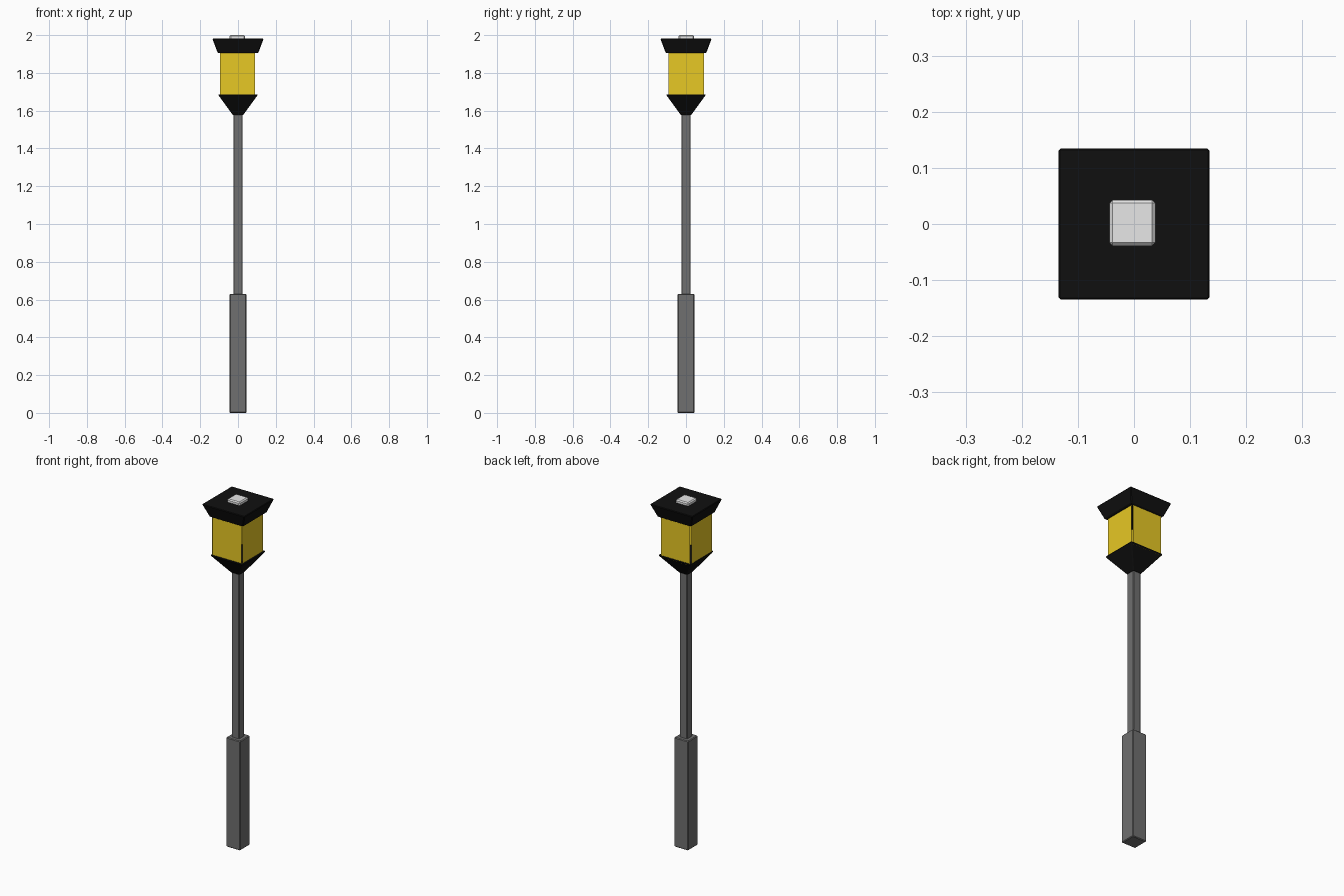
import bpy, bmesh
from mathutils import Vector

if "Cube" in bpy.data.objects:
    bpy.data.objects.remove(bpy.data.objects["Cube"])


def mat(name, rgb):
    m = bpy.data.materials.new(name)
    m.diffuse_color = (*rgb, 1)
    m.use_nodes = True
    m.node_tree.nodes["Principled BSDF"].inputs["Base Color"].default_value = m.diffuse_color
    return m


GREY = mat("dark_grey", (0.16, 0.16, 0.16))
BLACK = mat("black", (0.005, 0.005, 0.005))
YELLOW = mat("lamp_yellow", (0.8, 0.58, 0.018))
WHITE = mat("light_grey", (0.8, 0.8, 0.8))


def finish(name, bm, material):
    me = bpy.data.meshes.new(name)
    bm.to_mesh(me)
    bm.free()
    me.materials.append(material)
    ob = bpy.data.objects.new(name, me)
    bpy.context.collection.objects.link(ob)
    return ob


def block(name, z0, z1, r0, r1, material, bevel, cx=0, cy=0):
    """Square frustum from half-width r0 at z0 to r1 at z1, with chamfered edges."""
    bm = bmesh.new()
    bmesh.ops.create_cube(bm, size=2)
    for v in bm.verts:
        r, z = (r1, z1) if v.co.z > 0 else (r0, z0)
        v.co = Vector((cx + v.co.x * r, cy + v.co.y * r, z))
    bmesh.ops.bevel(bm, geom=bm.edges[:], offset=bevel, segments=1, affect='EDGES')
    return finish(name, bm, material)


# Post
block("base_post", 0.0, 0.63, 0.045, 0.045, GREY, 0.004)
block("upper_pole", 0.60, 1.60, 0.024, 0.024, GREY, 0.003)

# Lantern holder and roof
block("lantern_holder", 1.575, 1.685, 0.026, 0.106, BLACK, 0.004)
block("lantern_roof", 1.905, 1.982, 0.107, 0.136, BLACK, 0.004)
block("roof_knob", 1.965, 2.0, 0.041, 0.041, WHITE, 0.006, -0.003, 0.002)

# Thin glass panes, hollow inside with narrow open corners
Z0, Z1 = 1.675, 1.915
panes = {
    "front_pane": ((-0.096, -0.096), (0.090, -0.096)),
    "right_pane": ((0.094, -0.092), (0.094, 0.094)),
    "back_pane": ((0.090, 0.099), (-0.096, 0.099)),
    "left_pane": ((-0.100, 0.094), (-0.100, -0.092)),
}
for name, (a, b) in panes.items():
    bm = bmesh.new()
    bm.faces.new([bm.verts.new(p) for p in
                  ((*a, Z0), (*b, Z0), (*b, Z1), (*a, Z1))])
    finish(name, bm, YELLOW)
